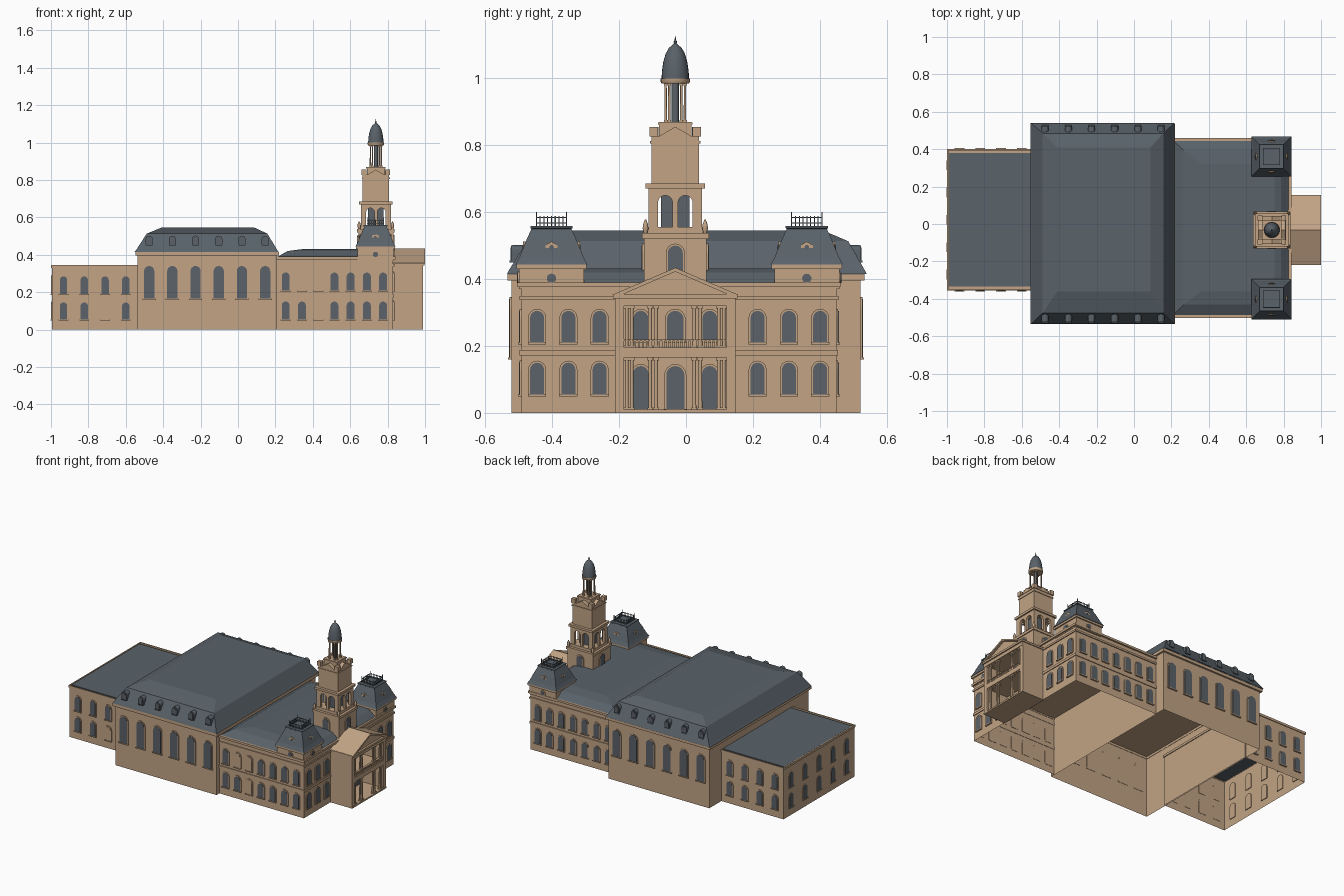
import bpy
import bmesh
from math import sin, cos, pi, radians

if "Cube" in bpy.data.objects:
    bpy.data.objects.remove(bpy.data.objects["Cube"])


def material(name, rgb):
    m = bpy.data.materials.new(name)
    m.use_nodes = True
    m.diffuse_color = (*rgb, 1)
    m.node_tree.nodes["Principled BSDF"].inputs["Base Color"].default_value = (*rgb, 1)
    return m


MATS = [material("sandstone", (0.54, 0.37, 0.235)),
        material("slate", (0.10, 0.122, 0.142)),
        material("window_glass", (0.105, 0.122, 0.138))]
STONE, SLATE, GLASS = range(3)


class Part:
    """Collects lofted solids into one named mesh object."""

    def __init__(self, name):
        self.name, self.bm = name, bmesh.new()

    def loft(self, rings, mat=STONE, bottom=True, top=True):
        vs = [[self.bm.verts.new(p) for p in r] for r in rings]
        faces = []
        for a, b in zip(vs, vs[1:]):
            for i in range(len(a)):
                j = (i + 1) % len(a)
                faces.append(self.bm.faces.new((a[i], a[j], b[j], b[i])))
        if bottom:
            faces.append(self.bm.faces.new(vs[0][::-1]))
        if top:
            faces.append(self.bm.faces.new(vs[-1]))
        for f in faces:
            f.material_index = mat
        return self

    def hip(self, rects, mat=STONE, bottom=True):
        """Stack of rectangles (x0, x1, y0, y1, z)."""
        return self.loft([[(a, c, z), (b, c, z), (b, d, z), (a, d, z)]
                          for a, b, c, d, z in rects], mat, bottom)

    def box(self, x0, x1, y0, y1, z0, z1, mat=STONE, bottom=True):
        return self.hip([(x0, x1, y0, y1, z0), (x0, x1, y0, y1, z1)], mat, bottom)

    def block(self, x, y, half, z0, z1, mat=STONE):
        return self.box(x - half, x + half, y - half, y + half, z0, z1, mat)

    def band(self, x0, x1, y0, y1, z0, z1, out, mat=STONE):
        """Moulding round the outside of a rectangle."""
        for a, b in ((y0 - out, y0 + .002), (y1 - .002, y1 + out)):
            self.box(x0 - out, x1 + out, a, b, z0, z1, mat)
        for a, b in ((x0 - out, x0 + .002), (x1 - .002, x1 + out)):
            self.box(a, b, y0, y1, z0, z1, mat)
        return self

    def prism(self, pts, axis, a, b, mat=STONE):
        """Outline (u, z) pushed along x or y from a to b."""
        put = (lambda u, z, w: (w, u, z)) if axis == "x" else (lambda u, z, w: (u, w, z))
        return self.loft([[put(u, z, w) for u, z in pts] for w in (a, b)], mat)

    def lathe(self, x, y, profile, n=16, mat=STONE):
        return self.loft([[(x + r * cos(2 * pi * i / n), y + r * sin(2 * pi * i / n), z)
                           for i in range(n)] for r, z in profile], mat)

    def column(self, x, y, r, z0, z1):
        self.lathe(x, y, [(r, z0), (r * .85, z1)], 10)
        self.block(x, y, r * 1.4, z0, z0 + .006)
        self.block(x, y, r * 1.4, z1 - .008, z1)

    def window(self, axis, wall, s, u, w, z0, z1, pane=GLASS, frame=STONE):
        """Arched pane with raised surround and sill; s is the outward sign."""
        self.prism(arch(u, w + .012, z0, z1 + .006), axis, wall - s * .002, wall + s * .005, frame)
        self.prism(arch(u, w, z0, z1), axis, wall, wall + s * .007, pane)
        sill = [(u - w * .65, z0 - .006), (u + w * .65, z0 - .006), (u + w * .65, z0), (u - w * .65, z0)]
        self.prism(sill, axis, wall - s * .002, wall + s * .01, frame)

    def done(self, smooth=False):
        bmesh.ops.recalc_face_normals(self.bm, faces=self.bm.faces)
        me = bpy.data.meshes.new(self.name)
        self.bm.to_mesh(me)
        self.bm.free()
        for m in MATS:
            me.materials.append(m)
        ob = bpy.data.objects.new(self.name, me)
        bpy.context.collection.objects.link(ob)
        if smooth:
            bpy.ops.object.select_all(action="DESELECT")
            ob.select_set(True)
            bpy.context.view_layer.objects.active = ob
            bpy.ops.object.shade_smooth_by_angle(angle=radians(40))


def arch(u, w, z0, z1, n=8):
    r = w / 2
    return [(u - r, z0)] + [(u - r * cos(pi * i / n), z1 - r + r * sin(pi * i / n))
                            for i in range(n + 1)] + [(u + r, z0)]


def disc(u, z, r, n=16):
    return [(u + r * cos(2 * pi * i / n), z + r * sin(2 * pi * i / n)) for i in range(n)]


CY = -.032   # long axis of the porch and tower

# Rear wing
WING = (-.995, -.53, -.35, .395)
Part("rear_wing").box(*WING, 0, .335, bottom=False).band(*WING, .33, .345, .005).done()
Part("rear_wing_roof").box(-.99, -.53, -.335, .38, .33, .343, SLATE).done()
p = Part("rear_wing_windows")
for z0, z1 in ((.055, .145), (.19, .285)):
    for i in range(4):
        blank = STONE if i == 2 and z0 < .1 else GLASS
        p.window("y", WING[2], -1, -.933 + i * .111, .04, z0, z1, blank)
        p.window("y", WING[3], 1, -.933 + i * .111, .04, z0, z1)
    for i in range(5):
        p.window("x", WING[0] + .003, -1, -.27 + i * .146, .04, z0, z1)
p.done()

# Great hall with its double-pitched roof
HALL = (-.537, .207, -.522, .522)
Part("hall").box(*HALL, 0, .41, bottom=False).band(*HALL, .395, .415, .012).done()
Part("hall_roof").hip([(-.553, .217, -.535, .54, .415), (-.545, .21, -.53, .535, .425),
                       (-.488, .157, -.475, .485, .513), (-.41, .088, -.36, .41, .545)],
                      SLATE, bottom=False).done()
p, d = Part("hall_windows"), Part("hall_dormers")
for i in range(6):
    x = -.475 + i * .124
    for s, wall in ((-1, HALL[2]), (1, HALL[3])):
        p.window("y", wall, s, x, .055, .165, .34)
        d.prism(arch(x, .038, .45, .502), "y", wall - s * .06, wall - s * .004, SLATE)
        d.window("y", wall - s * .004, s, x, .026, .455, .494, GLASS, SLATE)
p.done()
d.done()

# Front block
FRONT = (.205, .83, -.492, .45)
p = Part("front_block").box(*FRONT, 0, .385, bottom=False)
for z0, z1, out in ((.172, .188, .005), (.338, .35, .006), (.376, .39, .011)):
    p.band(*FRONT, z0, z1, out)
p.done()
Part("front_block_roof").hip([(.21, .825, -.487, .445, .388), (.265, .785, -.43, .395, .42),
                              (.36, .75, -.36, .32, .432)], SLATE, bottom=False).done()
p = Part("front_block_windows")
for z0, z1 in ((.055, .15), (.21, .305)):
    for i in range(7):
        x = .255 + i * .0868
        blank = i == 2 or (i == 1 and z0 > .1)
        p.window("y", FRONT[2], -1, x, .042, z0, z1, STONE if blank else GLASS)
        p.window("y", FRONT[3], 1, x, .042, z0, z1)
    for i in range(3):
        for y in (-.445 + i * .0935, .401 - i * .0935):
            p.window("x", FRONT[1], 1, y, .042, z0, z1)
p.done()

# Corner pavilions
for side, yc in (("right", -.402), ("left", .361)):
    xc, h = .735, .097
    p = Part(side + "_pavilion_attic").block(xc, yc, h, .37, .437)
    p.band(xc - h, xc + h, yc - h, yc + h, .43, .443, .008)
    for axis, u, mid in (("x", yc, xc), ("y", xc, yc)):
        for s in (-1, 1):
            wall = mid + s * h
            p.prism(disc(u, .402, .02), axis, wall - s * .002, wall + s * .004)
            p.prism(disc(u, .402, .014), axis, wall, wall + s * .006, GLASS)
            # small pedimented dormer
            wall = mid + s * .085
            hood = [(u - .018, .485), (u + .018, .485), (u + .018, .502), (u, .512), (u - .018, .502)]
            p.prism(hood, axis, mid + s * .05, wall)
            p.prism(disc(u, .495, .007, 10), axis, wall, wall + s * .002, GLASS)
    p.done()
    flare = ((.108, .443), (.096, .465), (.078, .51), (.06, .55), (.063, .552), (.063, .558))
    p = Part(side + "_pavilion_roof")
    p.hip([(xc - r, xc + r, yc - r, yc + r, z) for r, z in flare], SLATE).done()
    # Roof railing
    p, r = Part(side + "_pavilion_railing"), .045
    for z in (.566, .582):
        p.band(xc - r, xc + r, yc - r, yc + r, z, z + .003, .001, SLATE)
    for i in range(9):
        t = -r + i * r / 4
        top = .6 if i in (0, 8) else .588
        for x, y in ((t, -r), (t, r), (-r, t), (r, t)):
            p.block(xc + x, yc + y, .0015, .556, top, SLATE)
    p.done()

# Two-storey entrance porch
p = Part("porch_walls")
for s in (-1, 1):
    a, b = sorted((CY + s * .18, CY + s * .153))
    p.box(.825, .988, a, b, 0, .33)
p.box(.825, .99, CY - .18, CY + .18, 0, .01)
p.box(.825, .988, CY - .178, CY + .178, .165, .195)
p.box(.825, .99, CY - .18, CY + .18, .32, .342)
p.box(.825, .998, CY - .186, CY + .186, .342, .355)
p.done()
p = Part("porch_pediment")
p.prism([(CY - .183, .354), (CY + .183, .354), (CY, .43)], "x", .82, .985)
p.prism([(CY - .188, .353), (CY, .434), (CY + .188, .353), (CY + .16, .353),
         (CY, .422), (CY - .16, .353)], "x", .82, 1.0).done()
p, b = Part("porch_columns"), Part("porch_balustrade")
for off in (.057, .075, .13, .145):
    for s in (-1, 1):
        for z0, z1 in ((.01, .165), (.195, .32)):
            p.column(.975, CY + s * off, .006, z0, z1)
p.done(smooth=True)
b.box(.97, .985, CY - .153, CY + .153, .215, .22)
for i in range(25):
    b.block(.978, CY - .144 + i * .012, .003, .195, .215)
b.done()
p = Part("porch_doors")
for i in (-1, 0, 1):
    p.window("x", .83, 1, CY + i * .103, .054 if i == 0 else .046, .012, .14)
    p.window("x", .83, 1, CY + i * .103, .05 if i == 0 else .044, .215, .305)
p.done()

# Clock-less tower shaft
TX = .737
p = Part("tower_shaft").block(TX, CY, .094, .36, .52).block(TX, CY, .1, .52, .537)
p.block(TX, CY, .083, .537, .555).block(TX, CY, .08, .655, .67).block(TX, CY, .089, .67, .685)
p.block(TX, CY, .071, .685, .828).block(TX, CY, .075, .805, .812)
p.block(TX, CY, .048, .828, .87).block(TX, CY, .052, .862, .868)
for axis, u, mid in (("x", CY, TX), ("y", TX, CY)):
    for s in (-1, 1):
        p.window(axis, mid + s * .094, s, u, .045, .42, .5)
        # open belfry arcade
        comb = [(u - .08, .555)]
        for c in (u - .03, u + .03):
            comb += arch(c, .044, .555, .65)
        comb += [(u + .08, .555), (u + .08, .66), (u - .08, .66)]
        p.prism(comb, axis, mid + s * .064, mid + s * .08)
        # parapet gable
        p.prism([(u - .05, .826), (u + .05, .826), (u, .855)], axis, mid + s * .05, mid + s * .074)
for sx in (-1, 1):
    for sy in (-1, 1):
        p.block(TX + sx * .064, CY + sy * .064, .013, .826, .855)
p.done()
Part("belfry_core").block(TX, CY, .042, .555, .66, GLASS).done()
p = Part("tower_urns")
for sx in (-1, 1):
    for sy in (-1, 1):
        p.lathe(TX + sx * .089, CY + sy * .089, [(.005, .537), (.009, .55), (.008, .563), (.002, .578)], 10)
p.done(smooth=True)

# Lantern and dome
p = Part("lantern_columns")
for q in range(4):
    for da in (-13, 13):
        a = radians(45 + 90 * q + da)
        p.column(TX + .034 * cos(a), CY + .034 * sin(a), .004, .87, .986)
p.lathe(TX, CY, [(.041, .985), (.044, .99), (.044, 1.0)], 24)
p.done(smooth=True)
Part("lantern_core").lathe(TX, CY, [(.011, .87), (.011, .986)], 12, GLASS).done(smooth=True)
dome = [(.041, .999), (.04, 1.02), (.036, 1.048), (.029, 1.073), (.019, 1.091), (.008, 1.1),
        (.004, 1.104), (.005, 1.11), (.002, 1.115), (.001, 1.126)]
Part("lantern_dome").lathe(TX, CY, dome, 24, SLATE).done(smooth=True)
